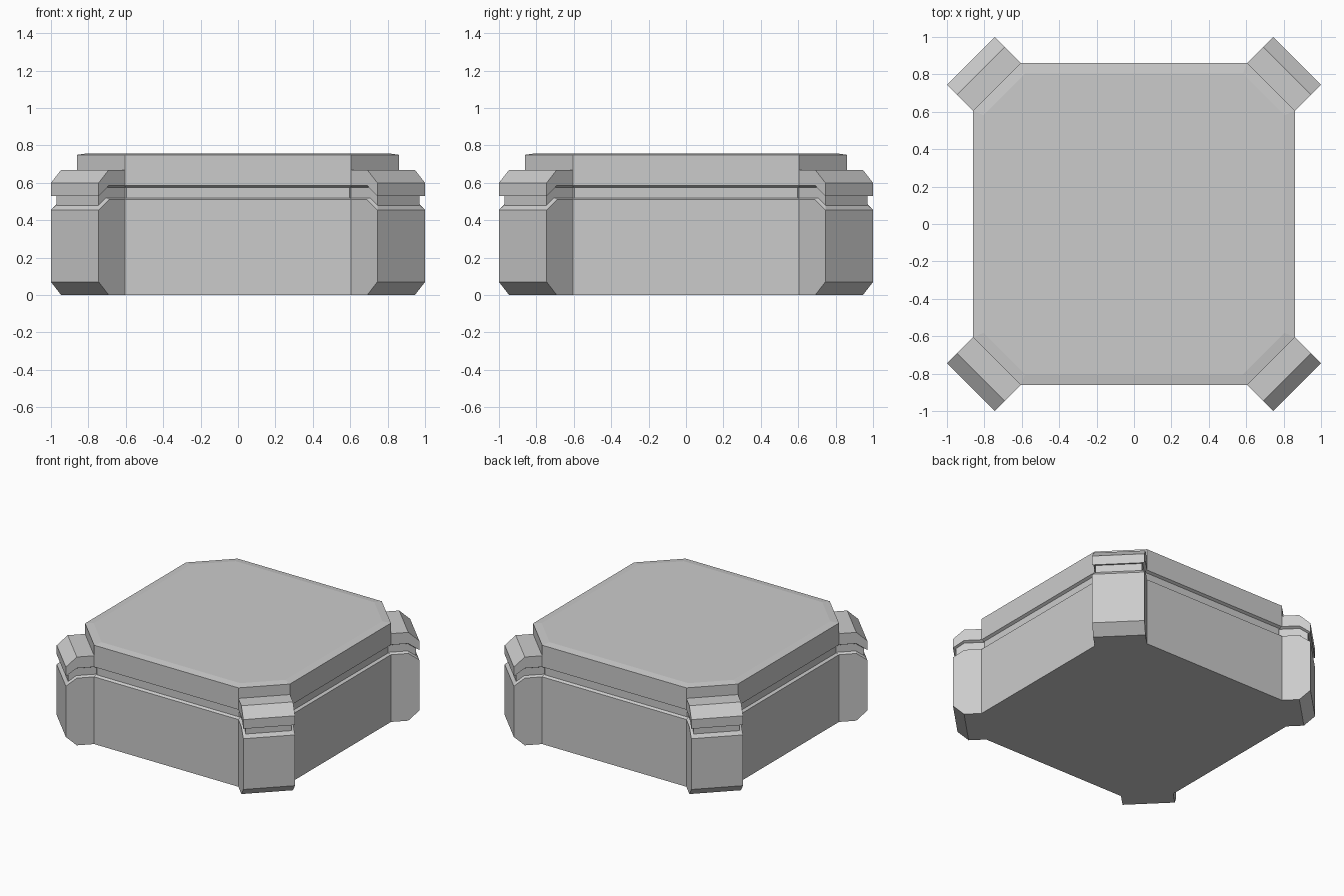
import bpy
import math
from mathutils import Matrix

if "Cube" in bpy.data.objects:
    bpy.data.objects.remove(bpy.data.objects["Cube"])

R2 = math.sqrt(2)
HALF, CUT = 0.86, 0.605        # body half size and start of the cut corners
W = (HALF - CUT) / R2          # half width of a corner post
D0, D1, D2 = 1.01, 1.157, R2 - W   # post stations along the diagonal


def skin(name, rows, caps):
    """Join equally long closed rings with quads, add cap faces on both ends."""
    n = len(rows[0])
    verts = [p for r in rows for p in r]
    faces = []
    for k in range(len(rows) - 1):
        for i in range(n):
            j = (i + 1) % n
            faces.append((k * n + i, k * n + j, (k + 1) * n + j, (k + 1) * n + i))
    top = (len(rows) - 1) * n
    for c in caps:
        faces.append(tuple(reversed(c)))
        faces.append(tuple(top + i for i in c))
    mesh = bpy.data.meshes.new(name)
    mesh.from_pydata(verts, [], faces)
    mesh.update()
    ob = bpy.data.objects.new(name, mesh)
    bpy.context.collection.objects.link(ob)
    return ob


def octagon(inset, z):
    a = HALF - inset
    b = CUT - inset * (R2 - 1)
    return [(a, -b, z), (a, b, z), (b, a, z), (-b, a, z),
            (-a, b, z), (-a, -b, z), (-b, -a, z), (b, -a, z)]


def post_ring(inset, z, z_end):
    w, d = W - inset, D2 - inset
    return [(D0, -w, z), (D1, -w, z), (d, -w, z_end),
            (d, w, z_end), (D1, w, z), (D0, w, z)]


# Case body: base, seam groove and lid with a shallow top bevel
body = [(0, 0), (0, 0.51), (0.02, 0.52), (0.02, 0.575),
        (0, 0.585), (0, 0.75), (0.056, 0.758)]
skin("case_body", [octagon(*r) for r in body], [tuple(range(8))])

# Corner posts: the seam groove dips along the chamfered ends
post = [(0, 0, 0.07), (0, 0.51, 0.455), (0.02, 0.52, 0.48),
        (0.02, 0.575, 0.535), (0, 0.585, 0.53), (0, 0.67, 0.60)]
for i in range(4):
    ob = skin(f"corner_post_{i + 1}", [post_ring(*r) for r in post],
              [(0, 1, 4, 5), (1, 2, 3, 4)])
    ob.data.transform(Matrix.Rotation(math.radians(45 + 90 * i), 4, 'Z'))
